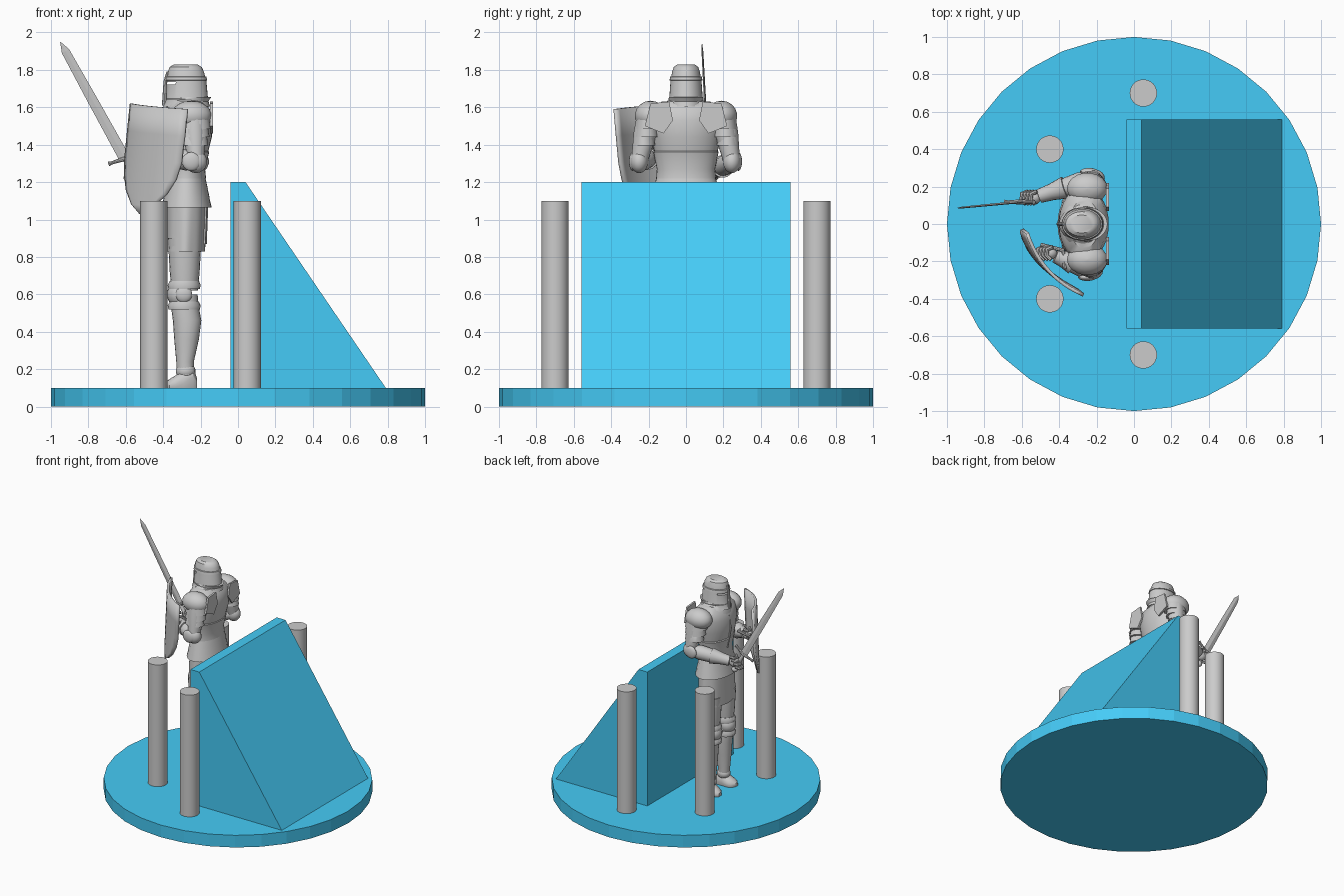
import bpy, math
from mathutils import Vector as V

if "Cube" in bpy.data.objects:
    bpy.data.objects.remove(bpy.data.objects["Cube"])

blue = bpy.data.materials.new("blue")
blue.diffuse_color = (0.06, 0.6, 0.93, 1)
blue.use_nodes = True
blue.node_tree.nodes["Principled BSDF"].inputs["Base Color"].default_value = blue.diffuse_color


def mesh(name, verts, faces, smooth=True, mat=None, angle=35):
    me = bpy.data.meshes.new(name)
    me.from_pydata([tuple(v) for v in verts], [], faces)
    ob = bpy.data.objects.new(name, me)
    bpy.context.collection.objects.link(ob)
    if mat:
        me.materials.append(mat)
    if smooth:
        bpy.ops.object.select_all(action='DESELECT')
        bpy.context.view_layer.objects.active = ob
        ob.select_set(True)
        bpy.ops.object.shade_smooth_by_angle(angle=math.radians(angle))
    return ob


def skin(name, rings, **kw):
    """Closed skin over a list of equal-length rings."""
    n = len(rings[0])
    faces = [(r*n+i, r*n+(i+1) % n, (r+1)*n+(i+1) % n, (r+1)*n+i)
             for r in range(len(rings)-1) for i in range(n)]
    faces += [tuple(range(n))[::-1], tuple(range((len(rings)-1)*n, len(rings)*n))]
    return mesh(name, [v for r in rings for v in r], faces, **kw)


def loft(name, rows, n=32, wave=0, **kw):
    """Horizontal elliptical sections: x, y, z, radius x, radius y. Wave ripples cloth."""
    rings = []
    for k, (x, y, z, a, b) in enumerate(rows):
        ring = []
        for i in range(n):
            t = 2*math.pi*i/n
            f = 1 + wave*k/len(rows)*math.cos(8*t)
            ring.append((x+a*f*math.cos(t), y+b*f*math.sin(t), z))
        rings.append(ring)
    return skin(name, rings, **kw)


def tube(name, path, n=16, **kw):
    """Round sections x, y, z, radius along a path."""
    rings = []
    for k, (x, y, z, r) in enumerate(path):
        d = V(path[min(k+1, len(path)-1)][:3]) - V(path[max(k-1, 0)][:3])
        q = d.to_track_quat('Z', 'Y')
        rings.append([V((x, y, z)) + q @ V((r*math.cos(2*math.pi*i/n), r*math.sin(2*math.pi*i/n), 0))
                      for i in range(n)])
    return skin(name, rings, **kw)


def ball(name, c, r, n=9):
    return loft(name, [(c[0], c[1], c[2]-r[2]*math.cos(a), max(r[0]*math.sin(a), .001), max(r[1]*math.sin(a), .001))
                       for a in [math.pi*i/n for i in range(n+1)]], 18)


def box(name, c, s):
    bpy.ops.mesh.primitive_cube_add(size=1, location=c)
    ob = bpy.context.object
    ob.name, ob.scale = name, s
    return ob


# base, ramp and pillars
bpy.ops.mesh.primitive_cylinder_add(vertices=32, radius=1, depth=.1, location=(0, 0, .05))
bpy.context.object.name = "round_base"
bpy.context.object.data.materials.append(blue)
profile = [(-.04, .1), (.79, .1), (.04, 1.2), (-.04, 1.2)]
skin("ramp", [[(x, y, z) for x, z in profile] for y in (.56, -.56)], smooth=False, mat=blue)
for x, y in ((-.45, .4), (-.45, -.4), (.05, .7), (.05, -.7)):
    loft("pillar", [(x, y, .1, .073, .073), (x, y, 1.1, .073, .073)])

# helmet with eye slit, brow band and nose ridge
helm = loft("helmet", [(-.275, 0, 1.605, .125, .098), (-.272, 0, 1.64, .112, .09), (-.275, 0, 1.74, .106, .083),
                       (-.278, 0, 1.79, .096, .074), (-.28, 0, 1.815, .086, .066), (-.28, 0, 1.828, .065, .048)])
slit = box("slit_cutter", (-.4, 0, 1.728), (.15, .14, .012))
slit.hide_render = True
slit.hide_viewport = True
cut = helm.modifiers.new("slit", 'BOOLEAN')
cut.operation, cut.object = 'DIFFERENCE', slit
loft("brow_band", [(-.276, 0, 1.742, .104, .081), (-.276, 0, 1.745, .111, .088),
                   (-.277, 0, 1.763, .108, .085), (-.277, 0, 1.766, .1, .078)])
tube("nose_ridge", [(-.395, 0, 1.61, .012), (-.388, 0, 1.74, .01), (-.375, 0, 1.79, .007)], 8)
# flared tail plate of the helmet
loft("neck_guard", [(-.275, 0, 1.60, .1, .08), (-.268, 0, 1.645, .118, .094), (-.25, 0, 1.655, .108, .09)])

# body armour: gorget, cuirass, raised backplate edge, flared waist
loft("gorget", [(-.27, 0, 1.56, .12, .17), (-.27, 0, 1.61, .11, .13), (-.275, 0, 1.645, .085, .085)])
loft("cuirass", [(-.275, 0, 1.2, .098, .155), (-.275, 0, 1.27, .092, .15), (-.275, 0, 1.34, .11, .165),
                 (-.272, 0, 1.44, .132, .185), (-.268, 0, 1.53, .133, .2), (-.265, 0, 1.59, .115, .195),
                 (-.265, 0, 1.63, .08, .13)])
loft("plackart", [(-.275, 0, 1.22, .104, .16), (-.275, 0, 1.27, .099, .156),
                  (-.275, 0, 1.36, .121, .174), (-.275, 0, 1.37, .112, .168)])
for k in range(3):
    z, g = 1.225-k*.05, k*.01
    loft("waist_lame", [(-.275, 0, z-.06, .114+g, .175+g), (-.275, 0, z, .1+g, .158+g), (-.275, 0, z+.005, .09, .14)])
tube("breast_ridge", [(-.378, 0, 1.28, .006), (-.408, 0, 1.45, .008), (-.395, 0, 1.55, .005)], 8)

# cloth skirt with a hanging rear flap
loft("skirt", [(-.275, 0, 1.14, .108, .17), (-.278, 0, 1.0, .107, .18), (-.283, 0, .83, .105, .185),
               (-.283, 0, .83, .085, .165), (-.28, 0, .95, .08, .15)], 64, wave=.05)
skin("rear_flap", [[(x, y, z) for x, y in ((b, -.06), (b+.03, -.06), (b+.038, 0), (b+.03, .06), (b, .06))]
                   for b, z in ((-.205, .87), (-.2, 1.0), (-.195, 1.13))], smooth=False)

# legs
for s, side in ((1, "right"), (-1, "left")):
    y = .09*s
    loft(side+"_thigh", [(-.285, y, .62, .07, .062), (-.285, y, .72, .08, .074), (-.285, y, .9, .09, .085)], 20)
    loft(side+"_greave", [(-.28, y, .17, .045, .042), (-.283, y, .24, .047, .043), (-.275, y, .36, .066, .058),
                          (-.272, y, .46, .076, .066), (-.285, y, .54, .074, .064), (-.29, y, .6, .074, .064)], 20)
    ball(side+"_knee_cap", (-.315, y, .6), (.065, .066, .07))
    ball(side+"_knee_wing", (-.29, y+.055*s, .6), (.045, .022, .045))
    for z in (.54, .65):
        loft(side+"_knee_lame", [(-.288, y, z-.022, .084, .074), (-.288, y, z, .088, .077),
                                 (-.287, y, z+.022, .078, .07)], 20)
    # foot: sections along the shoe, sole flat on the base
    rings = []
    for x, w, h in ((-.22, .022, .055), (-.24, .04, .11), (-.29, .046, .095), (-.335, .053, .065),
                    (-.365, .045, .048), (-.385, .018, .03)):
        off = y + s*.12*(-.25-x)
        rings.append([(x, off+w*math.cos(t), .1+max(0, h*(.25+.75*math.sin(t))))
                      for t in [2*math.pi*i/16 for i in range(16)]])
    skin(side+"_shoe", rings)
    ball(side+"_ankle", (-.28, y, .19), (.053, .047, .045))

# arms: shoulder, elbow, wrist points; right holds the sword, left the shield
arms = (("right", (-.235, .2, 1.55), (-.215, .245, 1.31), (-.505, .15, 1.26)),
        ("left", (-.235, -.2, 1.55), (-.225, -.25, 1.31), (-.42, -.17, 1.34)))
for side, sh, el, wr in arms:
    sh, el, wr = V(sh), V(el), V(wr)
    s = 1 if side == "right" else -1

    def along(a, b, *tr):
        return [(*a.lerp(b, t), r) for t, r in tr]
    tube(side+"_upper_arm", along(sh, el, (0, .065), (.4, .062), (.8, .05), (1, .045)))
    tube(side+"_forearm", along(el, wr, (0, .042), (.25, .056), (.5, .052), (1, .033)))
    tube(side+"_gauntlet_cuff", along(el, wr, (.52, .045), (.53, .061), (.78, .045), (1, .038)))
    ball(side+"_elbow_cap", el, (.06, .048, .062))
    ball(side+"_elbow_wing", el + V((-.025, .035*s, 0)), (.05, .02, .05))
    # layered shoulder plates
    ball(side+"_shoulder_plate", (-.25, .19*s, 1.555), (.11, .085, .08))
    for k in range(3):
        z = 1.535-k*.045
        loft(side+"_shoulder_lame", [(-.235, (.2+.012*k)*s, z-.05, .09-.007*k, .074-.007*k),
                                     (-.235, (.2+.012*k)*s, z, .083-.007*k, .066-.007*k),
                                     (-.235, (.2+.012*k)*s, z+.005, .06, .05)], 20)
    skin(side+"_back_plate", [[(x, yy*s, z) for yy, z in ((.09, 1.63), (.19, 1.62), (.22, 1.5), (.12, 1.46), (.07, 1.53))]
                              for x in (-.15, -.135)], smooth=False)
    hand = wr + (wr-el).normalized()*.035
    ball(side+"_hand", hand, (.042, .034, .038))
    for k in range(4):
        f = hand + V((-.03+.016*k, 0, -.02+.024*k))
        tube(side+"_finger", [(f.x, f.y+.034, f.z, .012), (f.x-.03, f.y+.022, f.z-.01, .013),
                              (f.x-.034, f.y-.012, f.z-.012, .012), (f.x-.01, f.y-.034, f.z-.005, .01)], 8)

# sword: diamond blade, guard, grip and pommel along one line
root, tip = V((-.605, .118, 1.325)), V((-.95, .085, 1.95))
d = (tip-root).normalized()
side = V((-d.z, 0, d.x)).normalized()
thin = d.cross(side)
skin("sword_blade", [[root.lerp(tip, t) + side*w*a + thin*w*.22*b for a, b in ((1, 0), (0, 1), (-1, 0), (0, -1))]
                     for t, w in ((0, .03), (.5, .027), (.92, .022), (1, .001))], smooth=False)
tube("sword_guard", [(*(root+side*k+d*abs(k)*.2), r) for k, r in ((-.09, .013), (-.07, .009), (0, .014), (.07, .009), (.09, .013))], 10)
tube("sword_grip", [(*root, .013), (*(root-d*.07), .016), (*(root-d*.14), .012)], 12)
ball("sword_pommel", root-d*.155, (.024, .022, .024))

# shield: curved plate, straight top and tapered foot
top, w, down, out = V((-.42, -.215, 1.605)), V((.15, -.165, -.015)), V((-.06, .05, -.575)), V((-.74, -.67, 0))
rows = ((0, 1), (.25, 1), (.5, .99), (.66, .9), (.8, .7), (.92, .38), (1, .02))
N = 12
verts = [top + down*v + w*(h*(2*i/N-1)) + out*.05*(1-(h*(2*i/N-1))**2) for v, h in rows for i in range(N+1)]
faces = [(r*(N+1)+i, r*(N+1)+i+1, (r+1)*(N+1)+i+1, (r+1)*(N+1)+i) for r in range(len(rows)-1) for i in range(N)]
shield = mesh("shield", verts, faces)
sol = shield.modifiers.new("thickness", 'SOLIDIFY')
sol.thickness, sol.offset = .018, 0
tube("shield_strap", [(-.37, -.24, 1.37, .01), (-.38, -.14, 1.36, .012), (-.5, -.11, 1.36, .01)], 8)
